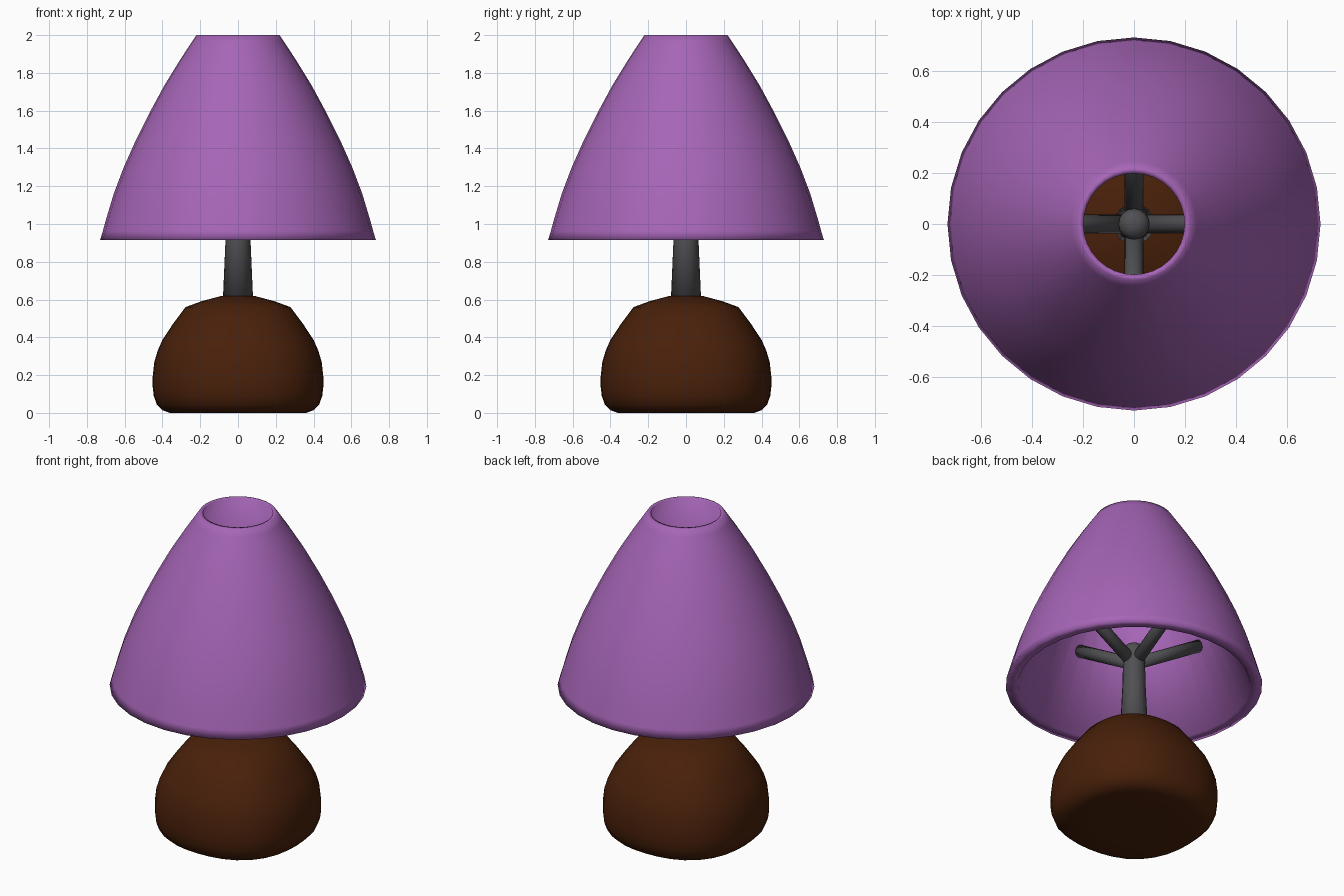
import bpy, bmesh
from math import cos, sin, pi
from mathutils import Vector

cube = bpy.data.objects.get("Cube")
if cube:
    bpy.data.objects.remove(cube, do_unlink=True)


def material(name, rgb):
    m = bpy.data.materials.new(name)
    m.use_nodes = True
    m.diffuse_color = (*rgb, 1)
    bsdf = next(n for n in m.node_tree.nodes if n.type == 'BSDF_PRINCIPLED')
    bsdf.inputs["Base Color"].default_value = (*rgb, 1)
    return m


purple = material("purple fabric", (0.38, 0.13, 0.47))
brown = material("dark brown wood", (0.066, 0.0145, 0.003))
grey = material("dark grey metal", (0.08, 0.08, 0.086))


def lathe(name, profile, mat, sides, closed=False, squareness=0.0):
    """Spin (radius, height) points about z; closed profiles make hollow walls."""
    bm = bmesh.new()
    rings = []
    for r, z in profile:
        ring = []
        for i in range(sides):
            a = 2 * pi * i / sides
            k = r * (1 + squareness * (1 - cos(4 * a)) / 2)
            ring.append(bm.verts.new((k * cos(a), k * sin(a), z)))
        rings.append(ring)
    pairs = list(zip(rings, rings[1:]))
    if closed:
        pairs.append((rings[-1], rings[0]))
    else:
        bm.faces.new(rings[0])
        bm.faces.new(rings[-1])
    for lo, hi in pairs:
        for i in range(sides):
            j = (i + 1) % sides
            bm.faces.new((lo[i], lo[j], hi[j], hi[i]))
    bmesh.ops.recalc_face_normals(bm, faces=bm.faces)
    for f in bm.faces:
        f.smooth = True
    mesh = bpy.data.meshes.new(name)
    bm.to_mesh(mesh)
    bm.free()
    mesh.materials.append(mat)
    obj = bpy.data.objects.new(name, mesh)
    bpy.context.collection.objects.link(obj)
    return obj


# Hollow shade: bulging outer wall around a straight conical inner wall
outer = [(0.73, 0.915), (0.715, 0.965), (0.70, 1.02), (0.658, 1.16), (0.605, 1.3),
         (0.547, 1.43), (0.473, 1.58), (0.392, 1.73), (0.306, 1.87),
         (0.245, 1.963), (0.22, 2.0)]
inner = [(0.198, 2.0), (0.66, 0.915)]
lathe("lamp_shade", outer + inner, purple, 32, closed=True)

# Rounded, slightly squarish base
lathe("base", [(0.2, 0), (0.36, 0), (0.4, 0.014), (0.43, 0.045), (0.446, 0.09),
               (0.452, 0.14), (0.452, 0.19), (0.443, 0.27), (0.425, 0.33),
               (0.4, 0.387), (0.345, 0.47), (0.278, 0.56), (0.19, 0.592),
               (0.085, 0.62)], brown, 32, squareness=0.055)

# Tapered stem with a domed top
lathe("stem", [(0.08, 0.6), (0.066, 0.92), (0.062, 1.1), (0.06, 1.14),
               (0.045, 1.168), (0.015, 1.178)], grey, 16)

# Four sloping arms that run into the shade wall
start, end = Vector((0.02, 0, 1.065)), Vector((0.53, 0, 1.38))
axis = end - start
for i, side in enumerate(("left", "back", "right", "front")):
    arm = lathe(side + "_arm", [(0.037, 0), (0.037, axis.length)], grey, 12)
    turn = pi / 2 * i
    direction = Vector((axis.x * cos(turn), axis.x * sin(turn), axis.z))
    arm.location = (start.x * cos(turn), start.x * sin(turn), start.z)
    arm.rotation_mode = 'QUATERNION'
    arm.rotation_quaternion = direction.to_track_quat('Z', 'Y')
